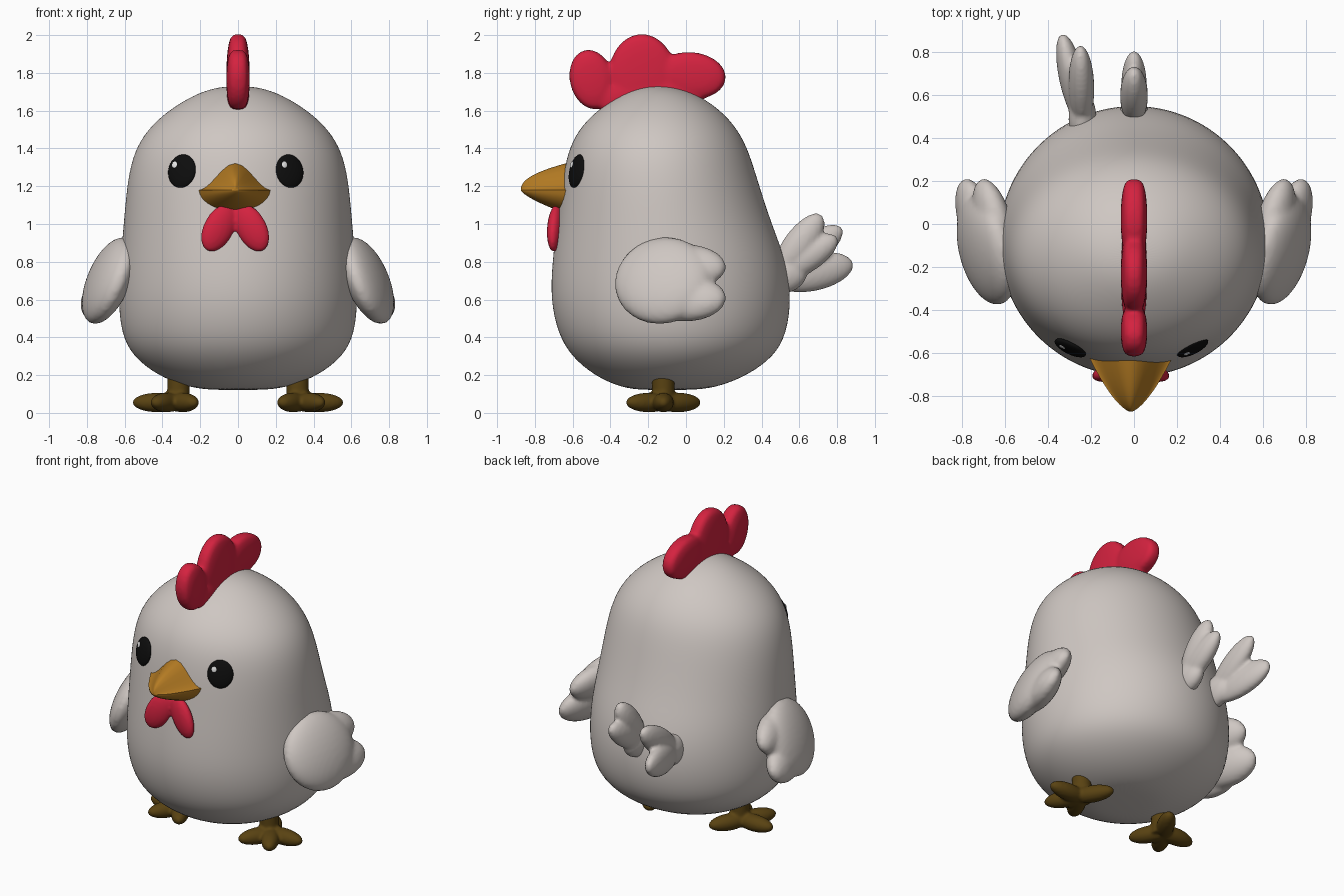
import bpy
import bmesh
import math
from mathutils import Euler, Matrix, Vector

default_cube = bpy.data.objects.get("Cube")
if default_cube:
    bpy.data.objects.remove(default_cube)


def make_material(name, colour):
    mat = bpy.data.materials.new(name)
    mat.use_nodes = True
    mat.diffuse_color = (*colour, 1)
    mat.node_tree.nodes["Principled BSDF"].inputs["Base Color"].default_value = (*colour, 1)
    return mat


WHITE = make_material("warm_white_feathers", (0.62, 0.57, 0.54))
RED = make_material("comb_red", (0.66, 0.016, 0.05))
ORANGE = make_material("beak_orange", (0.46, 0.2, 0.017))
BROWN = make_material("foot_brown", (0.1, 0.055, 0.006))
BLACK = make_material("eye_black", (0.004, 0.004, 0.004))
GLINT = make_material("eye_glint", (0.8, 0.8, 0.8))


def finish(bm, name, mat):
    """Turn a bmesh into a smooth-shaded, single-coloured object."""
    bmesh.ops.recalc_face_normals(bm, faces=bm.faces)
    mesh = bpy.data.meshes.new(name)
    bm.to_mesh(mesh)
    bm.free()
    mesh.materials.append(mat)
    for poly in mesh.polygons:
        poly.use_smooth = True
    obj = bpy.data.objects.new(name, mesh)
    bpy.context.scene.collection.objects.link(obj)
    return obj


def fuse(obj, voxel):
    """Melt overlapping lobes into one soft surface."""
    remesh = obj.modifiers.new("fuse", "REMESH")
    remesh.mode = "VOXEL"
    remesh.voxel_size = voxel
    remesh.use_smooth_shade = True
    smooth = obj.modifiers.new("soften", "SMOOTH")
    smooth.factor = 0.5
    smooth.iterations = 4


def ellipsoid(bm, centre, rotation, radii, squareness=1):
    verts = bmesh.ops.create_uvsphere(bm, u_segments=32, v_segments=20, radius=1)["verts"]
    for v in verts:
        v.co.x = math.copysign(abs(v.co.x) ** squareness, v.co.x)
    bmesh.ops.transform(bm, matrix=Matrix.LocRotScale(Vector(centre), rotation, Vector(radii)), verts=verts)


def lobe(bm, start, end, thickness, width, roll=0, squareness=1):
    """Flattened ellipsoid reaching from start to end, thin sideways."""
    start, end = Vector(start), Vector(end)
    along = (end - start).normalized()
    side = Vector((0, 0, 1)).cross(along).normalized()
    basis = Matrix((side, along.cross(side), along)).transposed()
    rotation = basis @ Matrix.Rotation(math.radians(roll), 3, "Z")
    ellipsoid(bm, (start + end) / 2, rotation, (thickness, width, (end - start).length / 2), squareness)


def loft(bm, rings):
    """Skin a list of equally long closed rings and cap both ends."""
    loops = [[bm.verts.new(p) for p in ring] for ring in rings]
    for low, high in zip(loops, loops[1:]):
        for i in range(len(low)):
            j = (i + 1) % len(low)
            bm.faces.new((low[i], low[j], high[j], high[i]))
    bm.faces.new(loops[0])
    bm.faces.new(loops[-1])


# Body: egg-like loft, each row is height, half width, front, back
BODY = [
    (0.12, 0.15, -0.25, 0.05), (0.14, 0.28, -0.36, 0.18), (0.2, 0.43, -0.49, 0.33),
    (0.3, 0.56, -0.61, 0.47), (0.42, 0.62, -0.68, 0.535), (0.6, 0.637, -0.72, 0.56),
    (0.8, 0.625, -0.71, 0.535), (1, 0.607, -0.685, 0.455), (1.2, 0.59, -0.66, 0.39),
    (1.35, 0.562, -0.635, 0.345), (1.47, 0.505, -0.59, 0.295), (1.58, 0.4, -0.5, 0.21),
    (1.67, 0.26, -0.37, 0.09), (1.715, 0.15, -0.27, -0.02), (1.73, 0.05, -0.19, -0.11),
]
bm = bmesh.new()
rings = []
for z, half, front, back in BODY:
    ring = []
    for i in range(40):
        a = math.tau * i / 40
        ring.append((half * math.cos(a), (front + back) / 2 + (back - front) / 2 * math.sin(a), z))
    rings.append(ring)
loft(bm, rings)
body = finish(bm, "body", WHITE)
body.modifiers.new("round", "SUBSURF").levels = 2
body.modifiers["round"].render_levels = 2

# Comb: three rounded lobes on a low ridge
bm = bmesh.new()
for start, end, width in [
    ((0, -0.465, 1.61), (0, -0.535, 1.92), 0.115),
    ((0, -0.22, 1.55), (0, -0.24, 2.005), 0.18),
    ((0, -0.16, 1.8), (0, 0.21, 1.77), 0.125),
    ((0, -0.5, 1.66), (0, 0.1, 1.69), 0.11),
]:
    lobe(bm, start, end, 0.062, width, squareness=0.5)
fuse(finish(bm, "comb", RED), 0.014)

# Beak: bell-shaped upper half and rounded lower half, tapering to the tip
bm = bmesh.new()
rings = []
for step in range(13):
    left_over = 1 - 0.995 * math.sin(math.pi / 2 * step / 12)
    y = -0.62 - 0.255 * (1 - left_over)
    half = 0.195 * left_over ** 0.65
    ring = []
    for i in range(32):
        a = math.tau * i / 32
        u = math.cos(a)
        if math.sin(a) >= 0:
            z = 0.145 * left_over ** 0.45 * (0.5 + 0.5 * math.cos(math.pi * u)) ** 0.85
        else:
            z = 0.13 * left_over ** 0.7 * math.sin(a)
        ring.append((half * u - 0.015, y, 1.18 + z))
    rings.append(ring)
loft(bm, rings)
beak = finish(bm, "beak", ORANGE)
bpy.ops.object.select_all(action="DESELECT")
beak.select_set(True)
bpy.context.view_layer.objects.active = beak
bpy.ops.object.shade_smooth_by_angle(angle=math.radians(50))

# Wattle: two drops spreading below the beak
bm = bmesh.new()
for side in (-1, 1):
    lobe(bm, (side * 0.02 - 0.015, -0.675, 1.1), (side * 0.15 - 0.015, -0.705, 0.86), 0.042, 0.082)
fuse(finish(bm, "wattle", RED), 0.01)

# Paired parts
for side, label in ((1, "left"), (-1, "right")):
    # Eye with a small glint
    turn = Euler((math.radians(-12), 0, side * math.radians(26)))
    centre = Vector((side * 0.285 - 0.012, -0.577, 1.28))
    bm = bmesh.new()
    ellipsoid(bm, centre, turn, (0.08, 0.024, 0.09))
    finish(bm, label + "_eye", BLACK)
    bm = bmesh.new()
    offset = Vector((-0.036, -0.02, 0.03))
    offset.rotate(turn)
    ellipsoid(bm, centre + offset, turn, (0.016, 0.005, 0.018))
    finish(bm, label + "_eye_glint", GLINT)

    # Wing: broad paddle with two feather tips
    bm = bmesh.new()
    for start, end, thickness, width in [
        ((0.62, -0.375, 0.7), (0.75, 0.13, 0.7), 0.1, 0.245),
        ((0.6, -0.2, 0.79), (0.71, 0.21, 0.765), 0.08, 0.12),
        ((0.67, -0.2, 0.6), (0.79, 0.21, 0.605), 0.08, 0.125),
    ]:
        start, end = (Vector((side * p[0], p[1], p[2])) for p in (start, end))
        lobe(bm, start, end, thickness, width, roll=-22 * side)
    fuse(finish(bm, label + "_wing", WHITE), 0.016)

    # Foot: three front toes fanned outward, one back toe and a short leg
    bm = bmesh.new()
    ankle = Vector((side * 0.335, -0.12, 0.055))
    for angle in (0, -60, -120, 120):
        a = math.radians(angle)
        reach = Vector((side * math.cos(a), math.sin(a), 0))
        lobe(bm, ankle - reach * 0.05, ankle + reach * 0.225, 0.056, 0.052)
    bmesh.ops.create_cone(bm, cap_ends=True, segments=24, radius1=0.06, radius2=0.06, depth=0.2,
                          matrix=Matrix.Translation(ankle + Vector((-0.02 * side, 0, 0.07))))
    fuse(finish(bm, label + "_foot", BROWN), 0.01)

# Tail: two forked feathers, one central and one to the side
TAIL = {
    "middle_tail_feather": [((0, 0.48, 0.72), (0, 0.715, 1.05), 0.065, 0.085),
                            ((0, 0.48, 0.72), (0, 0.8, 0.93), 0.06, 0.08)],
    "side_tail_feather": [((-0.24, 0.46, 0.72), (-0.25, 0.825, 0.98), 0.06, 0.085),
                          ((-0.24, 0.46, 0.7), (-0.335, 0.885, 0.79), 0.06, 0.1)],
}
for name, lobes in TAIL.items():
    bm = bmesh.new()
    for start, end, thickness, width in lobes:
        lobe(bm, start, end, thickness, width)
    # stem that roots the feather in the body
    root = Vector(lobes[0][0])
    lobe(bm, root - Vector((0, 0.1, 0.02)), root + Vector((0, 0.16, 0.04)), 0.065, 0.1)
    fuse(finish(bm, name, WHITE), 0.012)
